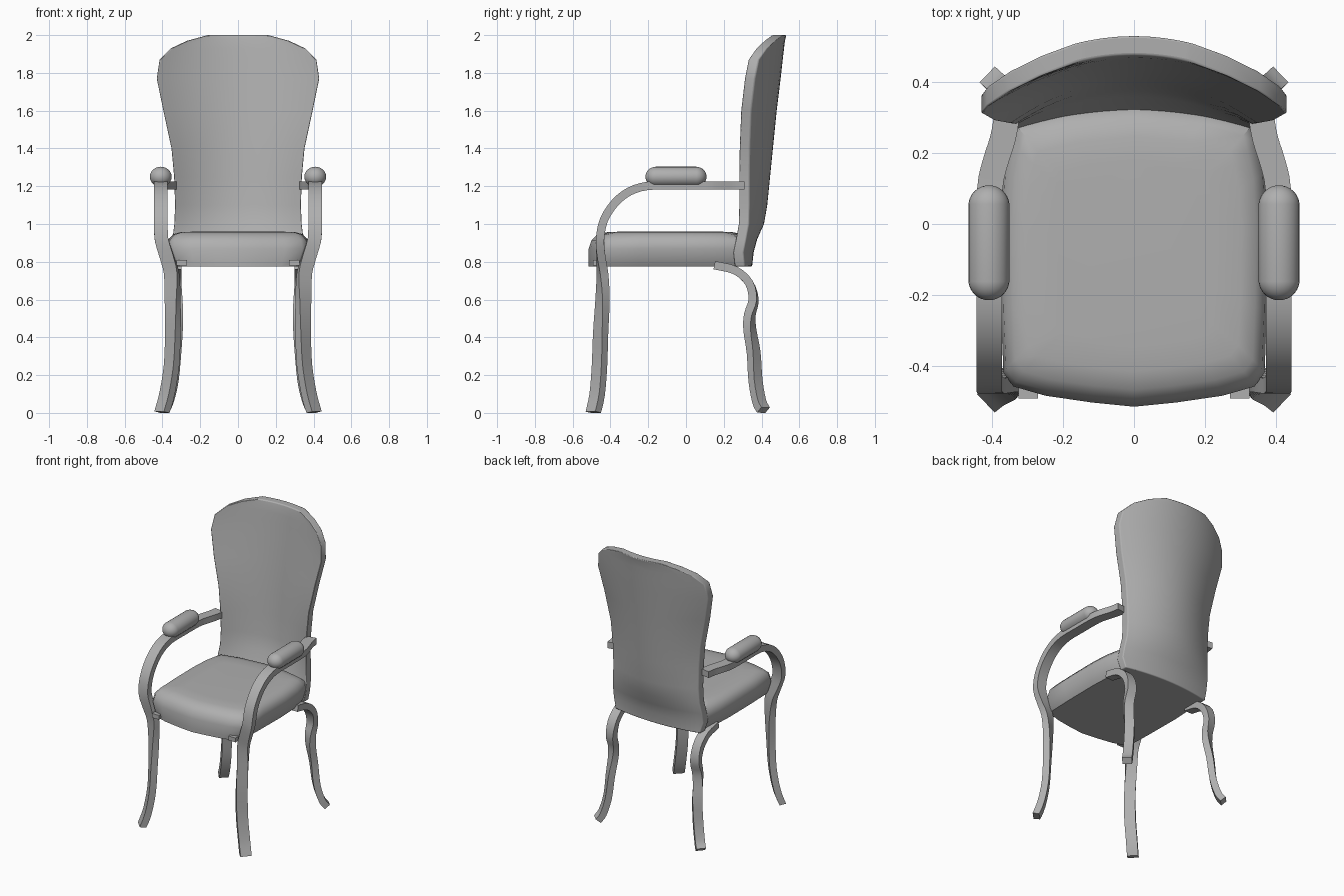
import bpy, bmesh, math
from mathutils import Vector

if "Cube" in bpy.data.objects:
    bpy.data.objects.remove(bpy.data.objects["Cube"])

# One mid-grey for the whole chair
grey = bpy.data.materials.new("grey")
grey.diffuse_color = (.43, .43, .43, 1)
grey.use_nodes = True
grey.node_tree.nodes["Principled BSDF"].inputs["Base Color"].default_value = grey.diffuse_color


def finish(name, bm, angle=40, mirror=False):
    bmesh.ops.recalc_face_normals(bm, faces=bm.faces)
    me = bpy.data.meshes.new(name)
    bm.to_mesh(me)
    bm.free()
    me.materials.append(grey)
    ob = bpy.data.objects.new(name, me)
    bpy.context.collection.objects.link(ob)
    bpy.ops.object.select_all(action='DESELECT')
    ob.select_set(True)
    bpy.context.view_layer.objects.active = ob
    bpy.ops.object.shade_smooth_by_angle(angle=math.radians(angle))
    if mirror:
        ob.modifiers.new("mirror", 'MIRROR')
    return ob


def loft(bm, rings):
    """Skin closed rings of equal length and cap both ends."""
    vs = [[bm.verts.new(p) for p in r] for r in rings]
    n = len(vs[0])
    for a, b in zip(vs, vs[1:]):
        for i in range(n):
            bm.faces.new((a[i], a[(i + 1) % n], b[(i + 1) % n], b[i]))
    bm.faces.new(vs[0])
    bm.faces.new(vs[-1])


def smooth_path(pts, sub=3):
    """Catmull-Rom through n-dimensional points."""
    p = [Vector(q) for q in pts]
    p = [p[0] * 2 - p[1]] + p + [p[-1] * 2 - p[-2]]
    out = []
    for a, b, c, d in zip(p, p[1:], p[2:], p[3:]):
        for k in range(sub):
            t = k / sub
            out.append((b * 2 + (c - a) * t + (a * 2 - b * 5 + c * 4 - d) * t * t
                        + (b * 3 - a - c * 3 + d) * t ** 3) / 2)
    return out + [p[-2]]


def strip(name, pts, width, thick):
    """Rectangular bar along (x, y, z, twist in degrees)."""
    path = smooth_path(pts)
    pos = [q.to_3d() for q in path]
    rings = []
    for i, q in enumerate(path):
        t = (pos[min(i + 1, len(pos) - 1)] - pos[max(i - 1, 0)]).normalized()
        a = math.radians(q[3])
        s = Vector((math.cos(a), math.sin(a), 0))
        s = (s - t * s.dot(t)).normalized()
        n = t.cross(s)
        ring = [pos[i] + s * width / 2 * u + n * thick / 2 * v
                for u, v in ((-1, -1), (1, -1), (1, 1), (-1, 1))]
        rings.append([(c.x, c.y, max(c.z, 0)) for c in ring])
    bm = bmesh.new()
    loft(bm, rings)
    return finish(name, bm, 35, mirror=True)


# Seat cushion: plan outline stacked in rounded layers
half = [(0, -.515), (.12, -.503), (.25, -.484), (.34, -.458), (.368, -.42), (.375, -.25),
        (.378, 0), (.37, .15), (.352, .24), (.338, .29), (.2, .325), (0, .345)]
outline = half + [(-x, y) for x, y in half[-2:0:-1]]
levels = [(.775, .9, 1), (.80, .94, 1), (.87, 1, 1), (.915, .98, .965),
          (.945, .91, .89), (.957, .8, .77), (.96, .6, .6)]
bm = bmesh.new()
loft(bm, [[(x * sx, -.08 + (y + .08) * sy, z) for x, y in outline] for z, sx, sy in levels])
finish("seat", bm)

# Curved backrest: rows of (height, half width, centre y, edge y)
rows = [(.775, .33, .295, .258), (.85, .35, .303, .25), (.92, .347, .322, .264),
        (1.0, .337, .358, .278), (1.1, .333, .375, .28), (1.25, .338, .39, .28),
        (1.4, .352, .405, .282), (1.6, .395, .425, .29), (1.77, .43, .446, .31),
        (1.87, .415, .457, .33), (1.93, .355, .464, .372), (1.97, .27, .469, .415),
        (2.0, .16, .476, .457)]
N = 16
bm = bmesh.new()
grid = []
for z, w, yc, ye in rows:
    us = [2 * k / N - 1 for k in range(N + 1)]
    grid.append([[bm.verts.new((u * w, yc - (yc - ye) * u * u + d, z)) for u in us]
                 for d in (0, .055)])
rings = [f + b[::-1] for f, b in grid]
for a, b in zip(rings, rings[1:]):
    for i in range(len(a)):
        j = (i + 1) % len(a)
        bm.faces.new((a[i], a[j], b[j], b[i]))
for f, b in (grid[0], grid[-1]):
    for i in range(N):
        bm.faces.new((f[i], f[i + 1], b[i + 1], b[i]))
back = finish("backrest", bm, 50)
bev = back.modifiers.new("soft_rim", 'BEVEL')
bev.width = .018
bev.segments = 3
bev.limit_method = 'ANGLE'
bev.angle_limit = math.radians(42)

# Front legs running up into the arms
strip("front_leg_and_arm", [
    (.403, -.491, 0, 45), (.376, -.47, .1, 45), (.352, -.458, .25, 45),
    (.345, -.452, .42, 42), (.346, -.442, .6, 32), (.352, -.442, .74, 15),
    (.378, -.45, .83, 3), (.405, -.455, .92, 0), (.408, -.435, 1.02, 0),
    (.408, -.378, 1.11, 0), (.408, -.30, 1.172, 0), (.408, -.2, 1.202, 0),
    (.408, -.05, 1.204, 0), (.406, .1, 1.204, 0), (.392, .17, 1.204, 0),
    (.37, .24, 1.204, 0), (.358, .305, 1.204, 0)], .072, .044)

# Back legs curving out from under the seat
strip("back_leg", [
    (.402, .41, .015, -45), (.378, .388, .06, -45), (.352, .368, .17, -45),
    (.338, .358, .32, -40), (.33, .338, .44, -30), (.327, .338, .52, -20),
    (.328, .358, .6, -10), (.33, .333, .69, 0), (.33, .26, .755, 0),
    (.33, .15, .782, 0)], .062, .044)

# Small blocks joining the seat to the front legs
bm = bmesh.new()
bmesh.ops.create_cube(bm, size=1)
for v in bm.verts:
    v.co = Vector((.298 + v.co.x * .056, -.462 + v.co.y * .06, .795 + v.co.z * .03))
finish("seat_block", bm, mirror=True)

# Padded armrests: stretched spheres
bm = bmesh.new()
bmesh.ops.create_uvsphere(bm, u_segments=24, v_segments=17, radius=.058)
for v in bm.verts:
    x, y, z = v.co
    y, z = z, -y
    v.co = (x + .409, y + math.copysign(.104, y) - .053, z * .92 + 1.25)
finish("arm_pad", bm, mirror=True)
